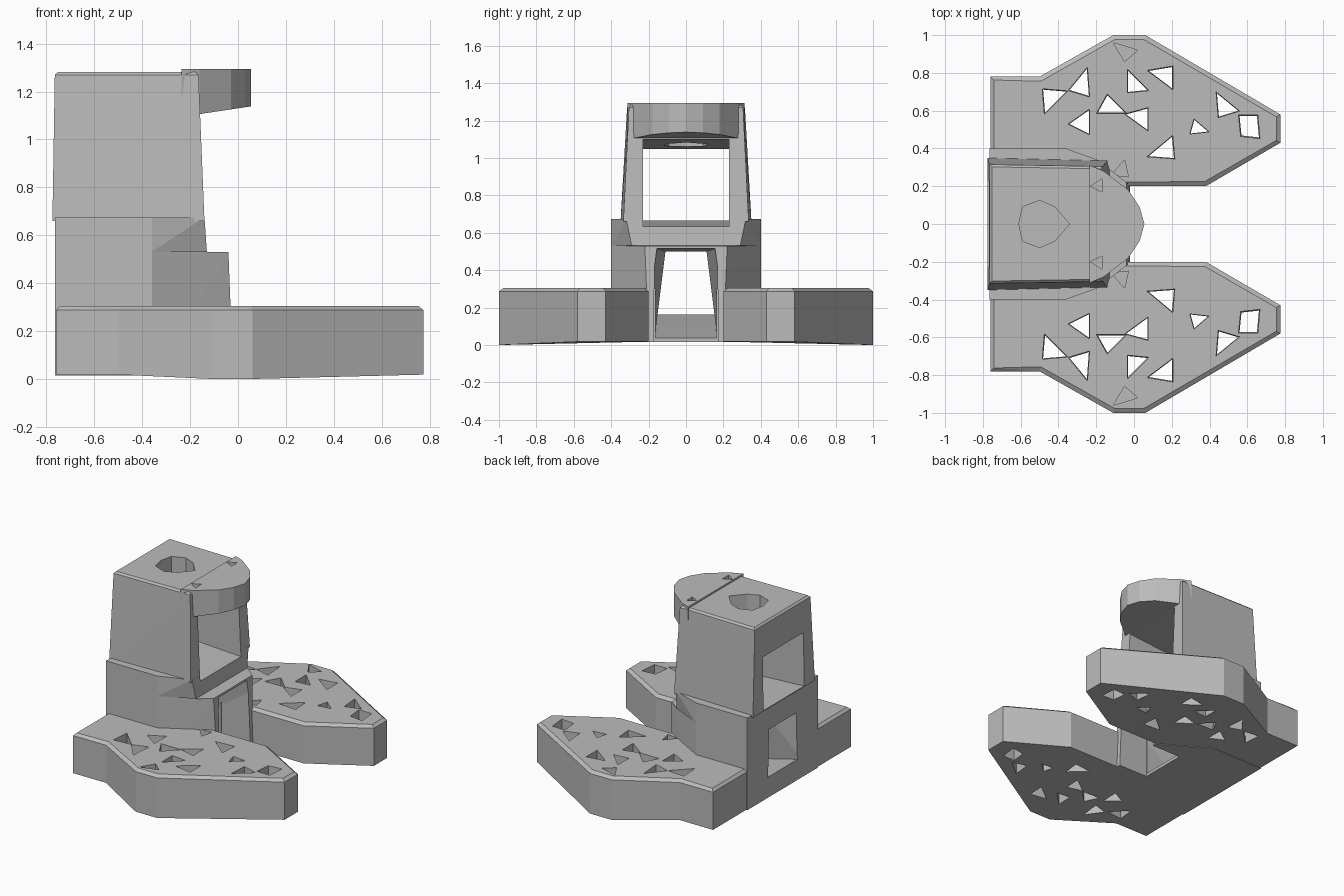
import bpy, bmesh

cube = bpy.data.objects.get("Cube")
if cube:
    bpy.data.objects.remove(cube, do_unlink=True)

grey = bpy.data.materials.new("mid grey")
grey.use_nodes = True
shade = (0.5, 0.5, 0.5, 1)
grey.diffuse_color = shade
bsdf = next(n for n in grey.node_tree.nodes if n.type == 'BSDF_PRINCIPLED')
bsdf.inputs["Base Color"].default_value = shade


def loft(name, rings, crown=0):
    """Skin a stack of equal-length rings, cap both ends, crown the top edge."""
    bm = bmesh.new()
    loops = [[bm.verts.new(p) for p in ring] for ring in rings]
    for low, high in zip(loops, loops[1:]):
        for i in range(len(low)):
            j = (i + 1) % len(low)
            bm.faces.new((low[i], low[j], high[j], high[i]))
    bm.faces.new(loops[0])
    top = bm.faces.new(loops[-1])
    bmesh.ops.recalc_face_normals(bm, faces=bm.faces)
    if crown:
        bmesh.ops.inset_region(bm, faces=[top], thickness=crown)
        for v in top.verts:
            v.co.z += crown * .7
    bmesh.ops.triangulate(bm, faces=bm.faces)
    mesh = bpy.data.meshes.new(name)
    bm.to_mesh(mesh)
    bm.free()
    mesh.materials.append(grey)
    obj = bpy.data.objects.new(name, mesh)
    bpy.context.collection.objects.link(obj)
    return obj


def level(plan, z):
    return [(x, y, z) for x, y in plan]


def scaled(plan, k):
    cx = sum(x for x, y in plan) / len(plan)
    cy = sum(y for x, y in plan) / len(plan)
    return [(cx + (x - cx) * k, cy + (y - cy) * k) for x, y in plan]


def cutter(plan, low, high, flare=1):
    """Vertical cutting tool, optionally widening upwards."""
    return loft("cutter", [level(plan, low), level(scaled(plan, flare), high)])


def both(half):
    """Complete a half outline by mirroring it across y = 0."""
    return half + [(x, -y) for x, y in reversed(half) if y != 0]


def section(x, low_w, high_w, low, high):
    return [(x, -low_w, low), (x, low_w, low), (x, high_w, high), (x, -high_w, high)]


def cut(obj, tools):
    for tool in tools:
        tool.hide_render = True
        mod = obj.modifiers.new("cut", 'BOOLEAN')
        mod.operation = 'DIFFERENCE'
        mod.solver = 'EXACT'
        mod.object = tool
        bpy.context.view_layer.objects.active = obj
        bpy.ops.object.modifier_apply(modifier=mod.name)


# Feet: pointed plates pierced by angular holes
foot = [(-.76, .18), (-.76, .78), (-.5, .78), (-.11, 1), (.06, 1),
        (.775, .58), (.775, .43), (.38, .2), (-.03, .2), (-.05, .18)]
holes = [
    [(-.48, .71), (-.36, .7), (-.47, .59)],
    [(-.34, .71), (-.25, .82), (-.24, .68)],
    [(-.34, .53), (-.24, .6), (-.24, .48)],
    [(-.03, .81), (.07, .71), (-.03, .7)],
    [(.08, .81), (.2, .83), (.2, .72)],
    [(-.19, .59), (-.14, .68), (-.05, .59)],
    [(-.04, .58), (.07, .61), (.07, .5)],
    [(.08, .36), (.2, .46), (.21, .35)],
    [(.32, .55), (.39, .49), (.3, .48)],
    [(.44, .69), (.55, .6), (.45, .57)],
    [(.56, .57), (.65, .57), (.66, .46), (.57, .47)],
]
pockets = [[(-.11, .96), (.02, .92), (-.05, .86)],
           [(-.05, .34), (-.03, .25), (-.12, .26)]]
for name, side in (("left_foot", 1), ("right_foot", -1)):
    def flip(plan):
        return [(x, y * side) for x, y in plan]
    # The sole dips to the ground along the outer edge
    sole = [(x, y * side, 0 if y == 1 else .018) for x, y in foot]
    plate = loft(name, [sole, level(flip(foot), .287)], .025)
    tools = [cutter(flip(h), -.05, .35, 1.15) for h in holes]
    tools += [cutter(flip(p), .12, .35) for p in pockets]
    cut(plate, tools)
    for tool in tools:
        bpy.data.objects.remove(tool, do_unlink=True)

# Shared cutters for the passages
channel = loft("channel_cutter", [section(-.8, .17, .16, .17, .5),
                                  section(-.5, .16, .11, .1, .5),
                                  section(.1, .17, .17, -.05, .52)])
gap = loft("floor_gap_cutter", [section(x, .17, .17, -.1, .3) for x in (-.25, .1)])
opening = loft("opening_cutter", [section(-.85, .23, .23, .67, 1.04),
                                  section(.1, .23, .23, .62, 1.12)])

# Lower tower with tapered nose and stepped front
back = [(-.765, .4), (-.36, .4)]
lower = loft("lower_tower", [level(both(back + [front]), z) for front, z in (
    ((-.02, .2), .015), ((-.04, .22), .53), ((-.13, .29), .531), ((-.14, .32), .675))])
cut(lower, [channel, gap, opening])

# Upper tower: leaning walls and solid roof
upper = loft("upper_tower", [
    level(both([(-.775, .35), (-.14, .335)]), .66),
    level(both([(-.765, .315), (-.165, .305)]), 1.27)], .018)

# Rounded tongue with sloping underside, flush with the roof
tongue_plan = both([(-.235, .312), (-.16, .28), (-.03, .18), (.03, .09), (.055, 0)])
underside = [(x, y, 1.07 if x < -.2 else 1.13 + x * .15) for x, y in tongue_plan]
tongue = loft("roof_tongue", [underside, level(tongue_plan, 1.295)])

# Teardrop hole and small notches in the roof
teardrop = both([(-.61, 0), (-.59, .09), (-.5, .125), (-.42, .09), (-.34, 0)])[::-1]
drop = cutter(teardrop, .9, 1.4)
notches = [cutter([(-.23, .2 * side), (-.17, .24 * side), (-.17, .17 * side)], 1.2, 1.4)
           for side in (1, -1)]
cut(upper, [opening, drop, *notches])
cut(tongue, [opening, *notches])

# Remove the cutters
for tool in (channel, gap, opening, drop, *notches):
    bpy.data.objects.remove(tool, do_unlink=True)
